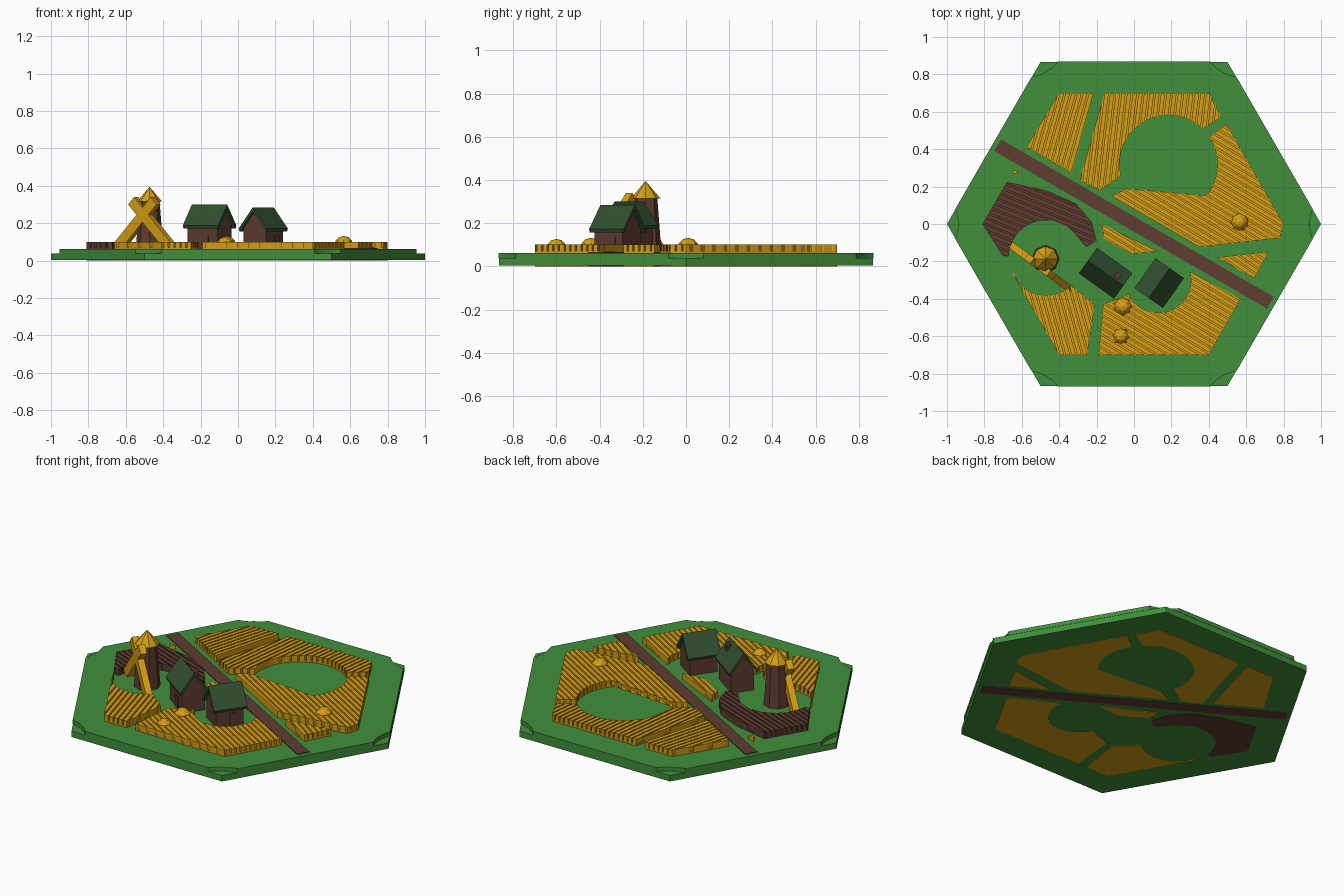
import bpy, bmesh, math
from mathutils import Vector, Matrix

if "Cube" in bpy.data.objects:
    bpy.data.objects.remove(bpy.data.objects["Cube"])


def material(name, rgb):
    m = bpy.data.materials.new(name)
    m.diffuse_color = (*rgb, 1)
    m.use_nodes = True
    m.node_tree.nodes["Principled BSDF"].inputs["Base Color"].default_value = m.diffuse_color
    return m


GRASS = material("grass green", (0.053, 0.275, 0.045))
WHEAT = material("wheat yellow", (0.66, 0.34, 0.008))
EARTH = material("earth brown", (0.115, 0.045, 0.03))
ROOF = material("roof green", (0.03, 0.078, 0.028))


def finish(bm, name, mat):
    bmesh.ops.recalc_face_normals(bm, faces=bm.faces[:])
    me = bpy.data.meshes.new(name)
    bm.to_mesh(me)
    bm.free()
    me.materials.append(mat)
    ob = bpy.data.objects.new(name, me)
    bpy.context.collection.objects.link(ob)
    return ob


def raise_faces(bm, h):
    new = bmesh.ops.extrude_face_region(bm, geom=bm.faces[:], use_keep_orig=True)["geom"]
    bmesh.ops.translate(bm, vec=(0, 0, h), verts=[g for g in new if isinstance(g, bmesh.types.BMVert)])


def flat(pts, z):
    bm = bmesh.new()
    bm.faces.new([bm.verts.new((x, y, z)) for x, y in pts])
    bmesh.ops.triangulate(bm, faces=bm.faces[:])
    return bm


def prism(name, pts, z0, z1, mat):
    bm = flat(pts, z0)
    raise_faces(bm, z1 - z0)
    return finish(bm, name, mat)


def arc(cx, cy, r, a0, a1, n=20):
    angles = [math.radians(a0 + (a1 - a0) * i / n) for i in range(n + 1)]
    return [(cx + r * math.cos(a), cy + r * math.sin(a)) for a in angles]


def field(name, pts, direction, mat, pitch=0.03, gap=0.008):
    """Soil slab that reaches the underside, with raised crop rows on top."""
    prism(name + "_soil", pts, 0.0, 0.07, mat)
    n = Vector((-direction[1], direction[0], 0)).normalized()
    bm = flat(pts, 0.069)
    offs = [v.co.dot(n) for v in bm.verts]
    for k in range(math.floor(min(offs) / pitch), math.ceil(max(offs) / pitch) + 1):
        for t in (k * pitch, k * pitch + gap):
            bmesh.ops.bisect_plane(bm, geom=bm.verts[:] + bm.edges[:] + bm.faces[:],
                                   plane_co=n * t, plane_no=n)
    furrows = [f for f in bm.faces if f.calc_center_median().dot(n) % pitch < gap]
    bmesh.ops.delete(bm, geom=furrows, context="FACES")
    raise_faces(bm, 0.032)
    finish(bm, name + "_rows", mat)


def extruded(name, profile, length, angle, loc, mat):
    """Profile in the local y-z plane, extruded along local x."""
    bm = bmesh.new()
    ends = [[bm.verts.new((s * length / 2, y, z)) for y, z in profile] for s in (-1, 1)]
    for e in ends:
        bm.faces.new(e)
    for i in range(len(profile)):
        j = (i + 1) % len(profile)
        bm.faces.new((ends[0][i], ends[0][j], ends[1][j], ends[1][i]))
    bm.transform(Matrix.Translation((*loc, 0)) @ Matrix.Rotation(angle, 4, "Z"))
    return finish(bm, name, mat)


# Hexagonal base: full lower layer, upper layer with scooped corners
hexagon = [(math.cos(math.radians(60 * i)), math.sin(math.radians(60 * i))) for i in range(6)]
prism("base_lower", hexagon, 0.003, 0.038, GRASS)
top = []
for i in range(6):
    c = math.radians(60 * i)
    for x, y in arc(1.16, 0, 0.22, 201.5, 158.5, 8):
        top.append((x * math.cos(c) - y * math.sin(c), x * math.sin(c) + y * math.cos(c)))
prism("base_upper", top, 0.038, 0.062, GRASS)

# Road between two opposite edges
u, v = Vector((0.866, -0.5)), Vector((0.5, 0.866))
prism("road", [tuple(u * a * 0.842 + v * b * 0.036)
               for a, b in ((-1, -1), (1, -1), (1, 1), (-1, 1))], 0.0, 0.067, EARTH)

# Crop fields
field("north_west_field", [(-.40, .70), (-.217, .70), (-.334, .273), (-.575, .412)], (0.28, 1), WHEAT)
field("north_field", [(-.158, .70), (.40, .70), (.468, .572)] + arc(.185, .32, .262, 46, 194)
      + [(-.185, .18), (-.29, .235)], (0.12, 1), WHEAT)
field("east_field", [(-.12, .15), (.35, -.123), (.778, -.075), (.80, 0), (.495, .535)]
      + arc(.185, .32, .262, 34, -150), (1, -0.6), WHEAT)
field("south_east_field", [(.44, -.18), (.72, -.147), (.645, -.29)], (1, -0.7), WHEAT)
field("south_field", [(.57, -.40), (.40, -.70), (-.19, -.70), (-.165, -.43)]
      + arc(.13, -.30, .175, -155, 15), (1, -0.6), WHEAT)
field("south_west_field", arc(-.47, -.18, .20, 195, 312) + [(-.21, -.43), (-.25, -.70), (-.40, -.70)],
      (-0.28, 1), WHEAT)
field("middle_field", [(-.17, 0), (.125, -.145), (-.01, -.16), (-.165, -.075)], (1, -0.6), WHEAT)
field("ploughed_field", [(-.68, .225), (-.47, .18), (-.31, .11), (-.225, .01), (-.20, -.09), (-.255, -.125)]
      + arc(-.47, -.18, .20, 40, 178) + [(-.70, -.175), (-.81, 0)], (1, -0.4), EARTH)
prism("field_scrap", [(-.655, .29), (-.61, .28), (-.64, .265)], 0.06, 0.085, WHEAT)

# Haystacks
for i, (x, y, r) in enumerate([(.565, .01, .05), (-.06, -.44, .05), (-.07, -.60, .045)]):
    bm = bmesh.new()
    bmesh.ops.create_uvsphere(bm, u_segments=8, v_segments=6, radius=r)
    bmesh.ops.translate(bm, vec=(x, y, 0.082), verts=bm.verts[:])
    finish(bm, f"haystack_{i + 1}", WHEAT)


# Houses: walls with gables, overhanging chevron roof, door plate
def house(name, loc, deg, length, width, eave, ridge):
    a, w = math.radians(deg), width / 2
    wall = w - 0.018
    drop = 0.012
    slope = (ridge - eave) / w
    shoulder = ridge - drop - slope * wall
    extruded(name + "_walls", [(-wall, .055), (wall, .055), (wall, shoulder), (0, ridge - drop),
                               (-wall, shoulder)], length - 0.035, a, loc, EARTH)
    extruded(name + "_roof", [(-w, eave), (0, ridge), (w, eave), (w - .006, eave - .016),
                              (0, ridge - .022), (-w + .006, eave - .016)], length, a, loc, ROOF)
    door = Vector((0.02, -wall - 0.002))
    door.rotate(Matrix.Rotation(a, 2))
    extruded(name + "_door", [(-.003, .06), (.003, .06), (.003, .135), (-.003, .135)], 0.04, a,
             (loc[0] + door.x, loc[1] + door.y), EARTH)


house("west_house", (-.152, -.263), -35.6, .232, .168, .188, .30)
house("east_house", (.135, -.316), 55, .195, .185, .172, .285)
extruded("chimney", [(-.015, .2), (.015, .2), (.015, .285), (-.015, .285)], 0.03,
         math.radians(-35.6), (-.088, -.277), EARTH)


# Windmill: tapered tower, pointed cap, hub and two crossed sails
def cone(name, r1, r2, z0, z1, mat):
    bm = bmesh.new()
    bmesh.ops.create_cone(bm, cap_ends=True, segments=8, radius1=r1, radius2=r2, depth=z1 - z0)
    bmesh.ops.translate(bm, vec=(-.473, -.187, (z0 + z1) / 2), verts=bm.verts[:])
    finish(bm, name, mat)


cone("mill_tower", .074, .054, .055, .318, EARTH)
cone("mill_cap", .068, .0, .315, .395, WHEAT)
sail_turn = math.radians(-36.7)
extruded("mill_hub", [(-.01, .225), (.06, .225), (.06, .265), (-.01, .265)], 0.04, sail_turn,
         (-.50, -.23), WHEAT)
for side, name in ((1, "sail_a"), (-1, "sail_b")):
    bm = bmesh.new()
    bmesh.ops.create_cube(bm, size=1)
    bm.transform(Matrix.Translation((-.50, -.23, 0)) @ Matrix.Rotation(sail_turn, 4, "Z")
                 @ Matrix.Translation((-.054 * side, 0, .191))
                 @ Matrix.Rotation(-side * math.radians(45), 4, "Y")
                 @ Matrix.Diagonal((.365, .038, .056, 1)))
    finish(bm, name, WHEAT)
